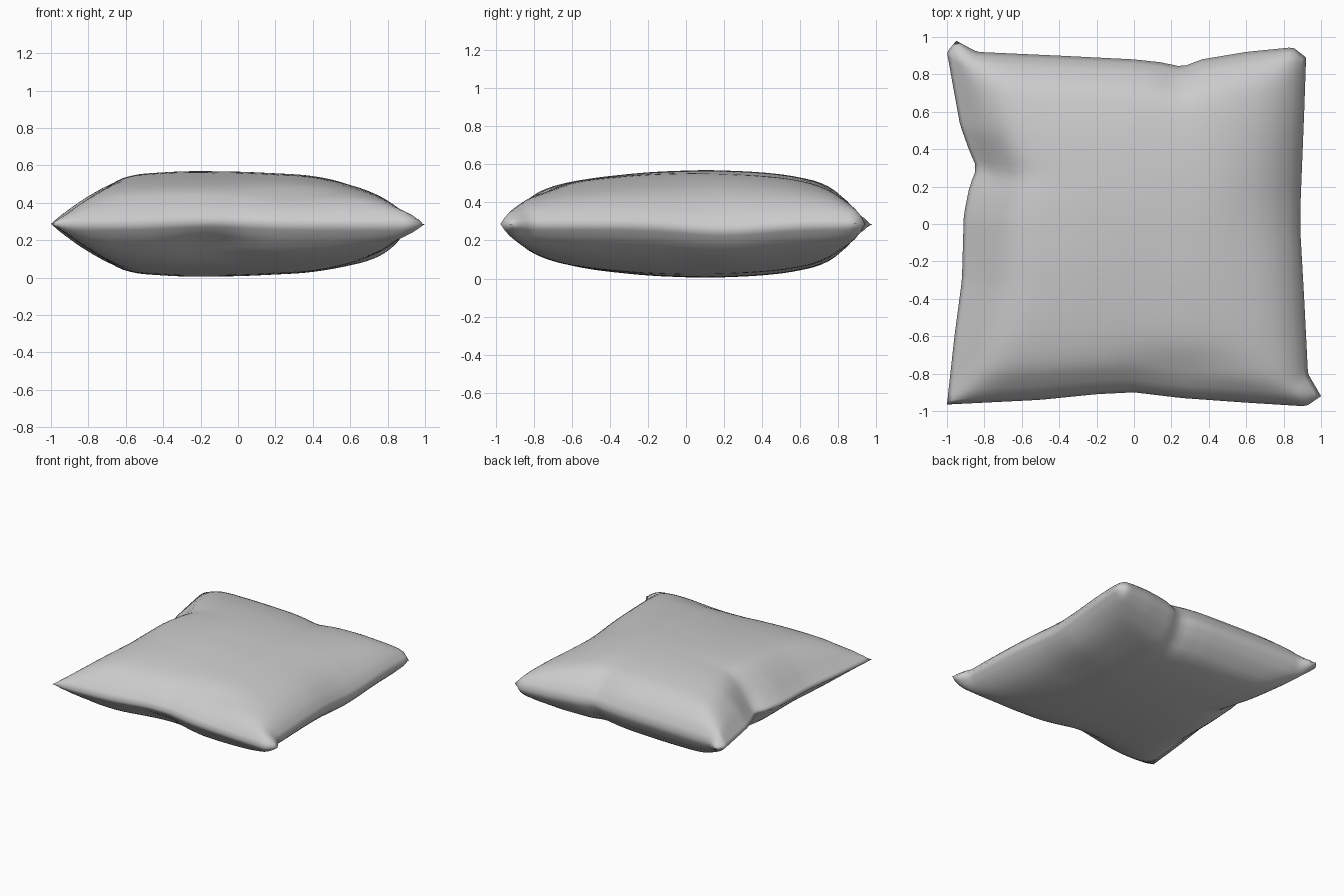
import bpy
import bmesh
import math
from mathutils import Vector

old = bpy.data.objects.get("Cube")
if old:
    bpy.data.objects.remove(old, do_unlink=True)

N = 48          # cells along each side
MID = 0.287     # height of the seam
HALF = 0.285    # half of the thickness

# Seam outline: each side runs in the +x or +y direction
FRONT = [(-1, -.965), (-.5, -.94), (-.2, -.91), (0, -.9), (.25, -.93), (.6, -.955), (.92, -.975), (1, -.92)]
BACK = [(-.95, .98), (-.84, .92), (-.4, .9), (0, .88), (.14, .865), (.26, .84), (.36, .88), (.6, .92), (.85, .945), (.92, .89)]
LEFT = [(-1, -.965), (-.96, -.6), (-.92, -.3), (-.91, .05), (-.88, .2), (-.84, .3), (-.88, .39), (-.93, .53), (-.97, .75), (-1, .92), (-.95, .98)]
RIGHT = [(1, -.92), (.93, -.8), (.91, -.4), (.89, -.05), (.89, .1), (.91, .6), (.92, .89)]

# Fullness across the width and the depth
WIDE = [(-.92, 0), (-.8, .37), (-.7, .75), (-.6, .93), (-.3, 1), (0, .99), (.4, .92), (.6, .77), (.75, .58), (.85, .33), (.92, 0)]
DEEP = [(-.93, 0), (-.86, .36), (-.8, .54), (-.7, .71), (-.5, .85), (-.2, .96), (.1, 1), (.4, .96), (.6, .88), (.78, .71), (.85, .48), (.92, 0)]


def along(points, t):
    """Point at fraction t of a polyline's length."""
    pts = [Vector(p) for p in points]
    lengths = [(b - a).length for a, b in zip(pts, pts[1:])]
    d = t * sum(lengths)
    for a, b, n in zip(pts, pts[1:], lengths):
        if d <= n:
            return a.lerp(b, d / n)
        d -= n
    return pts[-1]


def lookup(table, t):
    x = table[0][0] + t * (table[-1][0] - table[0][0])
    for (xa, ya), (xb, yb) in zip(table, table[1:]):
        if x <= xb:
            return ya + (yb - ya) * (x - xa) / (xb - xa)
    return table[-1][1]


def fullness(table, t):
    """Table value, rounded off by averaging nearby samples."""
    w = min(.05, t, 1 - t)
    return sum(lookup(table, t + w * k / 3) for k in range(-3, 4)) / 7


def bump(x, y, cx, cy, rx, ry):
    return math.exp(-((x - cx) / rx) ** 2 - ((y - cy) / ry) ** 2)


def spacing(i):
    """Denser rows close to the seam."""
    t = i / N
    return .6 * t + .4 * (1 - math.cos(math.pi * t)) / 2


steps = [spacing(i) for i in range(N + 1)]
front, back, left, right = [[along(c, t) for t in steps] for c in (FRONT, BACK, LEFT, RIGHT)]
wide = [fullness(WIDE, t) for t in steps]
deep = [fullness(DEEP, t) for t in steps]

bm = bmesh.new()
top, bottom = {}, {}
for i, u in enumerate(steps):
    for j, v in enumerate(steps):
        # Blend the four sides into a patch
        p = (front[i] * (1 - v) + back[i] * v + left[j] * (1 - u) + right[j] * u
             - front[0] * (1 - u) * (1 - v) - front[N] * u * (1 - v)
             - back[0] * (1 - u) * v - back[N] * u * v)
        x, y = p
        a, b = wide[i], deep[j]
        h = HALF * a * b / math.sqrt(max(a * a + b * b - a * a * b * b, 1e-9))
        seam = MID - .03 * bump(x, y, .9, .2, .25, .3) + .015 * bump(x, y, -.15, -.9, .3, .2)
        # Creases where the cloth is pinched
        up = h * (1 - .25 * bump(x, y, -.79, .32, .08, .13) - .15 * bump(x, y, .25, -.8, .3, .12)
                  - .15 * bump(x, y, .25, .82, .12, .1))
        down = h * (1 - .25 * bump(x, y, -.15, -.8, .2, .1) - .15 * bump(x, y, -.8, .3, .1, .15))
        if i in (0, N) or j in (0, N):
            top[i, j] = bottom[i, j] = bm.verts.new((x, y, seam))
        else:
            top[i, j] = bm.verts.new((x, y, seam + up))
            bottom[i, j] = bm.verts.new((x, y, seam - down))

for i in range(N):
    for j in range(N):
        ring = [(i, j), (i + 1, j), (i + 1, j + 1), (i, j + 1)]
        bm.faces.new([top[k] for k in ring])
        bm.faces.new([bottom[k] for k in reversed(ring)])
for f in bm.faces:
    f.smooth = True

mesh = bpy.data.meshes.new("pillow")
bm.to_mesh(mesh)
bm.free()
pillow = bpy.data.objects.new("pillow", mesh)
bpy.context.collection.objects.link(pillow)

# Plain cloth
cloth = bpy.data.materials.new("light grey cloth")
cloth.use_nodes = True
colour = (.6, .6, .6, 1)
cloth.diffuse_color = colour
cloth.node_tree.nodes["Principled BSDF"].inputs["Base Color"].default_value = colour
mesh.materials.append(cloth)
